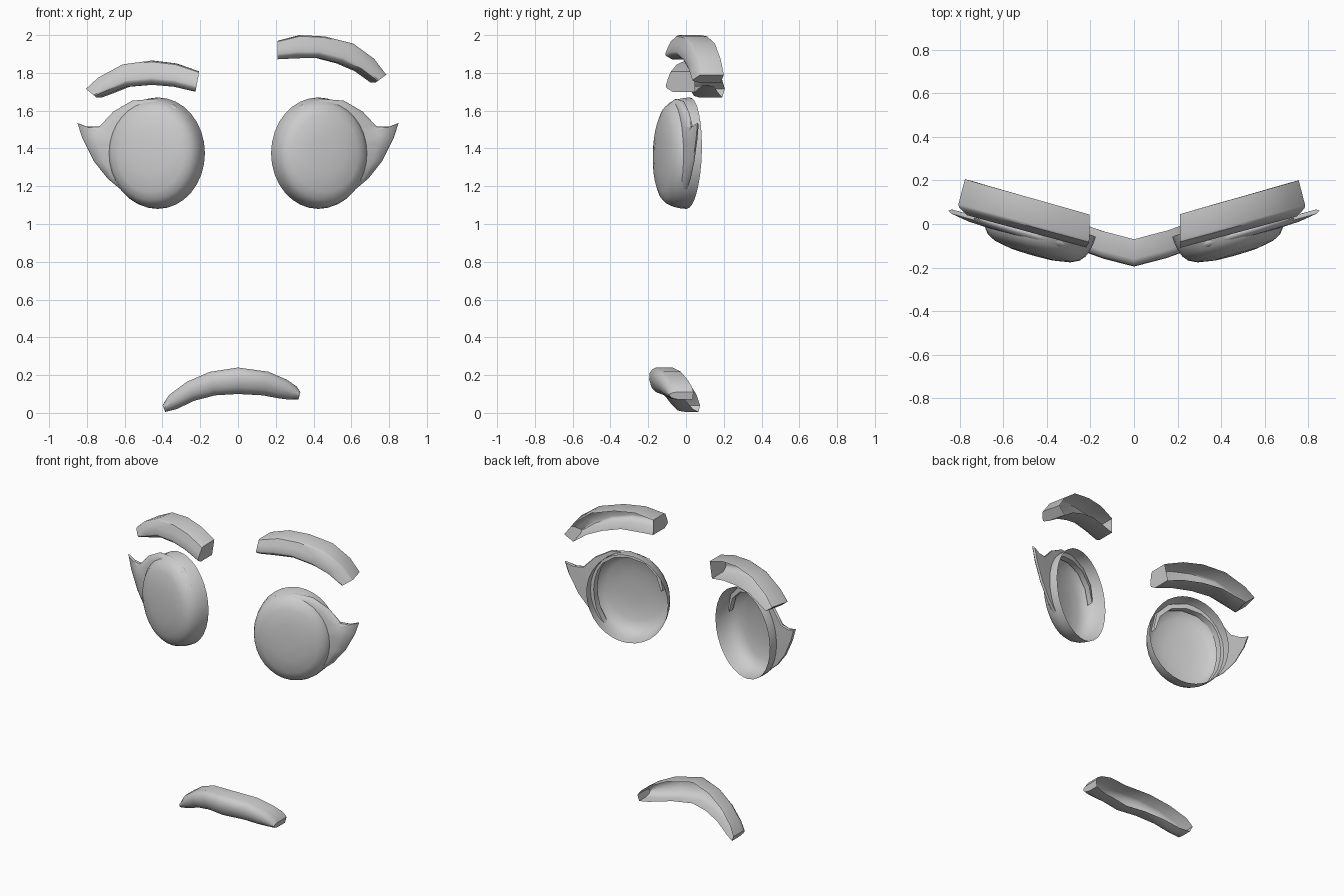
import bpy, bmesh, math
from mathutils import Vector

if "Cube" in bpy.data.objects:
    bpy.data.objects.remove(bpy.data.objects["Cube"])

GREY = bpy.data.materials.new("plain grey")
GREY.diffuse_color = (0.6, 0.6, 0.6, 1)
GREY.use_nodes = True
GREY.node_tree.nodes["Principled BSDF"].inputs["Base Color"].default_value = GREY.diffuse_color
YAW = math.radians(16)


def finish(name, bm, angle=35):
    bmesh.ops.recalc_face_normals(bm, faces=bm.faces[:])
    me = bpy.data.meshes.new(name)
    bm.to_mesh(me)
    bm.free()
    ob = bpy.data.objects.new(name, me)
    bpy.context.collection.objects.link(ob)
    me.materials.append(GREY)
    bpy.ops.object.select_all(action='DESELECT')
    ob.select_set(True)
    bpy.context.view_layer.objects.active = ob
    bpy.ops.object.shade_smooth_by_angle(angle=math.radians(angle))
    return ob


def loft(bm, sections, closed, caps):
    """Skin a row of equal-length sections."""
    rows = [[bm.verts.new(p) for p in s] for s in sections]
    n = len(rows[0])
    for a, b in zip(rows, rows[1:]):
        for i in range(n if closed else n - 1):
            j = (i + 1) % n
            bm.faces.new((a[i], a[j], b[j], b[i]))
    if caps:
        bm.faces.new(rows[0])
        bm.faces.new(rows[-1])
    return rows


# Eyes: domed oval cups, open at the back, turned outwards
def eye(name, side):
    bm = bmesh.new()
    profile = [(1, 0), (0.99, 0.035), (0.965, 0.07), (0.92, 0.10), (0.84, 0.125),
               (0.7, 0.143), (0.4, 0.157), (0.12, 0.16)]
    seg = 32
    c, s = math.cos(YAW), math.sin(YAW)
    rows = []
    for r, d in profile:
        row = []
        for k in range(seg):
            t = 2 * math.pi * k / seg
            u, w = 0.26 * r * math.cos(t), 0.295 * r * math.sin(t)
            x, y = 0.425 + u * c + d * s, 0.012 + u * s - d * c
            row.append((side * x, y + 0.03 * w, 1.375 + w))
        rows.append(row)
    verts = loft(bm, rows, True, False)
    bm.faces.new(verts[-1])
    finish(name, bm, 50)


# Eyelashes: a strip over the eye that flares into a pointed outer tip
LASH_IN = [(0.25, 1.43), (0.28, 1.53), (0.35, 1.60), (0.45, 1.625), (0.54, 1.61),
           (0.61, 1.56), (0.64, 1.51), (0.655, 1.46), (0.66, 1.43), (0.665, 1.38),
           (0.66, 1.32), (0.645, 1.25), (0.61, 1.18)]
LASH_OUT = [(0.24, 1.45), (0.26, 1.55), (0.335, 1.63), (0.45, 1.662), (0.56, 1.653),
            (0.66, 1.595), (0.735, 1.515), (0.80, 1.515), (0.85, 1.535), (0.825, 1.455),
            (0.765, 1.335), (0.69, 1.24), (0.60, 1.165)]


def lash(name, side):
    bm = bmesh.new()
    sections = []
    for (xi, zi), (xo, zo) in zip(LASH_IN, LASH_OUT):
        def at(f, dy):
            x, z = xi + (xo - xi) * f, zi + (zo - zi) * f
            return (side * x, 0.28 * (x - 0.43) - 0.085 + dy, z)
        sections.append([at(0, 0), at(0.5, 0.004), at(0.93, 0.018), at(1, 0.028),
                         at(0.93, 0.038), at(0, 0.04)])
    loft(bm, sections, True, True)
    finish(name, bm, 45)


# Curved bars (brows and mouth): open-backed shells with a rounded front
def bar(name, top, bottom, front, depth, shift, edge):
    bm = bmesh.new()
    sections = []
    for k, ((xt, zt), (xb, zb)) in enumerate(zip(top, bottom)):
        yt, yb = front(xt), front(xb)
        dx = shift(k / (len(top) - 1))
        a, b = Vector((xt, yt, zt)), Vector((xb, yb, zb))

        def at(f, dy):
            p = a.lerp(b, f)
            return (p.x, p.y + dy, p.z)
        back_t = (xt + dx, yt + depth, zt)
        back_b = (xb + dx, yb + depth, zb)
        sections.append([back_t] + [at(f, dy) for f, dy in edge] + [back_b])
    loft(bm, sections, False, True)
    finish(name, bm, 40)


for side, label in ((-1, "left"), (1, "right")):
    eye(label + "_eye", side)
    lash(label + "_eyelash", side)


def brow_front(x):
    return -0.11 + 0.27 * (abs(x) - 0.21)


BROW_EDGE = [(0, 0.04), (0.05, 0.028), (0.4, 0.012), (0.72, 0), (0.82, 0.004), (1, 0.035)]
bar("right_brow",
    [(0.21, 1.97), (0.33, 2.0), (0.46, 1.993), (0.61, 1.955), (0.72, 1.875), (0.785, 1.79)],
    [(0.21, 1.872), (0.31, 1.877), (0.42, 1.88), (0.54, 1.85), (0.64, 1.81), (0.73, 1.75)],
    brow_front, 0.155, lambda t: -0.03 * t, BROW_EDGE)
bar("left_brow",
    [(-0.205, 1.808), (-0.33, 1.85), (-0.46, 1.865), (-0.61, 1.845), (-0.74, 1.775), (-0.805, 1.715)],
    [(-0.225, 1.70), (-0.34, 1.727), (-0.46, 1.737), (-0.59, 1.727), (-0.69, 1.69), (-0.75, 1.67)],
    brow_front, 0.155, lambda t: 0.03 * t, BROW_EDGE)

# Mouth: a longer arched bar wrapped around the front
bar("mouth",
    [(-0.40, 0.04), (-0.365, 0.095), (-0.27, 0.165), (-0.15, 0.217), (0, 0.24),
     (0.16, 0.218), (0.26, 0.175), (0.31, 0.14), (0.33, 0.11)],
    [(-0.385, 0.005), (-0.325, 0.02), (-0.23, 0.065), (-0.12, 0.093), (0, 0.10),
     (0.13, 0.093), (0.21, 0.078), (0.27, 0.07), (0.32, 0.07)],
    lambda x: -0.195 + 0.2 * abs(x) + 0.4 * x * x, 0.125, lambda t: 0,
    [(0, 0.035), (0.06, 0.018), (0.2, 0.003), (0.45, 0), (0.75, 0.012), (0.92, 0.035), (1, 0.06)])
